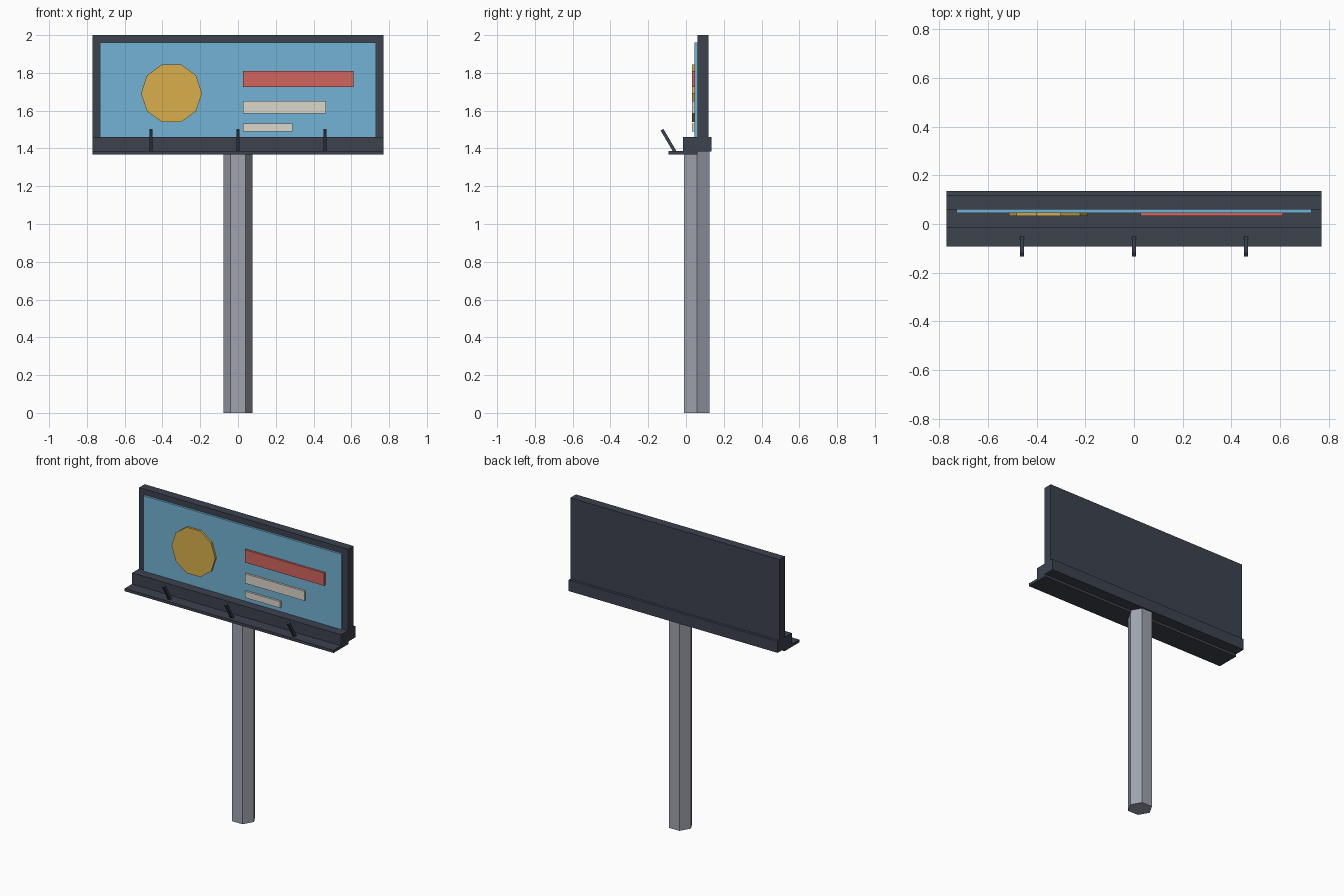
import bpy
from math import pi, atan2, hypot
from mathutils import Vector

if "Cube" in bpy.data.objects:
    bpy.data.objects.remove(bpy.data.objects["Cube"])


def material(name, rgb):
    m = bpy.data.materials.new(name)
    m.diffuse_color = (*rgb, 1)
    m.use_nodes = True
    m.node_tree.nodes["Principled BSDF"].inputs["Base Color"].default_value = m.diffuse_color
    return m


DARK = material("dark_metal", (0.046, 0.054, 0.076))
STEEL = material("pole_steel", (0.35, 0.37, 0.43))
BLUE = material("poster_blue", (0.17, 0.45, 0.66))
GOLD = material("poster_gold", (0.69, 0.43, 0.07))
RED = material("poster_red", (0.65, 0.13, 0.11))
CREAM = material("poster_cream", (0.72, 0.68, 0.60))


def finish(name, mat):
    ob = bpy.context.object
    ob.name = name
    ob.data.materials.append(mat)
    bpy.ops.object.transform_apply(location=False, rotation=True, scale=True)
    return ob


def box(name, x, y, z, mat):
    """Box from (min, max) pairs on each axis."""
    bpy.ops.mesh.primitive_cube_add(size=1, location=[sum(p) / 2 for p in (x, y, z)])
    bpy.context.object.scale = [p[1] - p[0] for p in (x, y, z)]
    return finish(name, mat)


def prism(name, sides, radius, depth, location, mat, rotation=(0, 0, 0)):
    bpy.ops.mesh.primitive_cylinder_add(vertices=sides, radius=radius, depth=depth,
                                        location=location, rotation=rotation)
    return finish(name, mat)


W = (-0.77, 0.77)

# Hexagonal pole, corners pointing left and right
prism("pole", 6, 0.078, 1.40, (0, 0.058, 0.70), STEEL, (0, 0, pi / 2))

# Board, lower beam and catwalk
box("board", W, (0.06, 0.118), (1.385, 2.0), DARK)
box("lower_beam", W, (-0.015, 0.135), (1.385, 1.46), DARK)
box("catwalk", W, (-0.093, 0.062), (1.368, 1.386), DARK)

# Poster with raised graphics
box("poster", (-0.73, 0.73), (0.046, 0.062), (1.42, 1.962), BLUE)
prism("poster_disc", 10, 0.161, 0.016, (-0.352, 0.041, 1.692), GOLD, (pi / 2, pi / 2, 0))
for i, (x1, z0, z1, mat) in enumerate([(0.612, 1.725, 1.81, RED),
                                       (0.467, 1.586, 1.65, CREAM),
                                       (0.288, 1.49, 1.533, CREAM)]):
    box(f"poster_bar_{i + 1}", (0.027, x1), (0.033, 0.048), (z0, z1), mat)

# Slanted lamp arms standing on the catwalk
foot, tip = Vector((0, -0.057, 1.38)), Vector((0, -0.127, 1.499))
d = tip - foot
for i, x in enumerate((-0.46, 0, 0.46)):
    mid = (foot + tip) / 2
    bpy.ops.mesh.primitive_cube_add(size=1, location=(x, mid.y, mid.z),
                                    rotation=(atan2(-d.y, d.z), 0, 0))
    bpy.context.object.scale = (0.017, 0.017, hypot(d.y, d.z))
    finish(f"lamp_arm_{i + 1}", DARK)
